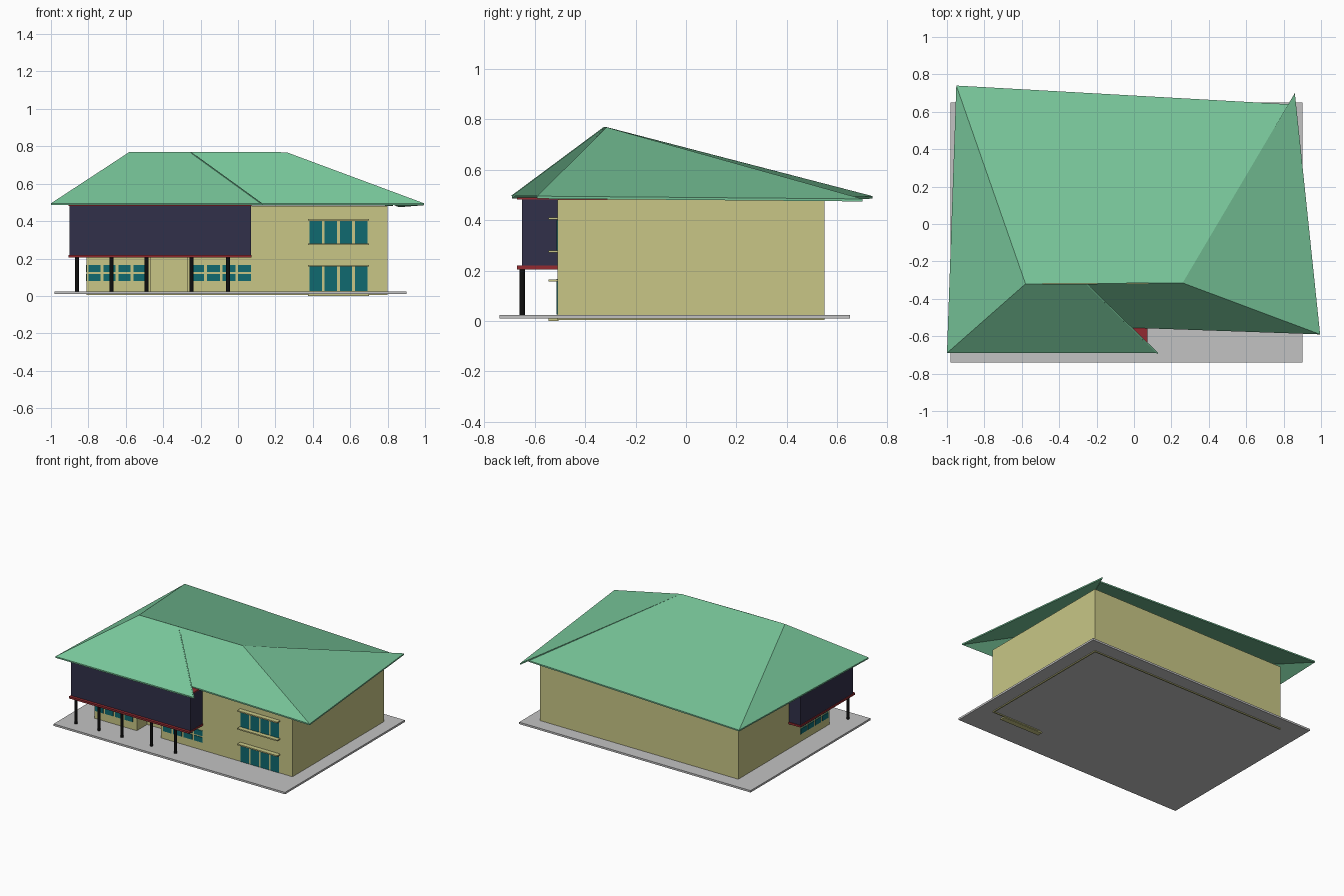
import bpy, bmesh
from mathutils import Vector

if "Cube" in bpy.data.objects:
    bpy.data.objects.remove(bpy.data.objects["Cube"])


def material(name, r, g, b):
    lin = [((c / 255 + 0.055) / 1.055) ** 2.4 for c in (r, g, b)]
    m = bpy.data.materials.new(name)
    m.diffuse_color = (*lin, 1)
    m.use_nodes = True
    m.node_tree.nodes["Principled BSDF"].inputs["Base Color"].default_value = m.diffuse_color
    return m


GREEN = material("roof green", 119, 197, 153)
BEIGE = material("wall beige", 200, 198, 134)
NAVY = material("balcony navy", 49, 48, 74)
RED = material("trim red", 146, 42, 48)
TEAL = material("window teal", 16, 106, 112)
GREY = material("slab grey", 194, 194, 194)
BLACK = material("post black", 14, 14, 14)


def finish(name, bm, mat):
    bmesh.ops.recalc_face_normals(bm, faces=bm.faces)
    me = bpy.data.meshes.new(name)
    bm.to_mesh(me)
    bm.free()
    me.materials.append(mat)
    ob = bpy.data.objects.new(name, me)
    bpy.context.collection.objects.link(ob)
    return ob


def add_box(bm, x0, x1, y0, y1, z0, z1):
    vs = bmesh.ops.create_cube(bm, size=1)["verts"]
    for v in vs:
        v.co = ((x0 + x1) / 2 + v.co.x * (x1 - x0),
                (y0 + y1) / 2 + v.co.y * (y1 - y0),
                (z0 + z1) / 2 + v.co.z * (z1 - z0))


def boxes(name, mat, *dims):
    bm = bmesh.new()
    for d in dims:
        add_box(bm, *d)
    return finish(name, bm, mat)


def plate(name, mat, pts, offset):
    """Polygon thickened along an offset vector."""
    bm = bmesh.new()
    top = [bm.verts.new(p) for p in pts]
    low = [bm.verts.new(Vector(p) + Vector(offset)) for p in pts]
    bm.faces.new(top)
    bm.faces.new(low[::-1])
    n = len(pts)
    for i in range(n):
        j = (i + 1) % n
        bm.faces.new((top[j], top[i], low[i], low[j]))
    return finish(name, bm, mat)


# Ground slab
boxes("ground_slab", GREY, (-0.98, 0.90, -0.74, 0.65, 0.01, 0.024))

# House walls: plan outline with the entrance recess, raised to the eaves
plan = [(-0.81, -0.51), (-0.465, -0.51), (-0.465, -0.39), (-0.27, -0.39),
        (-0.27, -0.51), (0.80, -0.51), (0.80, 0.55), (-0.81, 0.55)]
plate("house_walls", BEIGE, [(x, y, 0.016) for x, y in plan], (0, 0, 0.465))

# Wall footings showing through the slab
boxes("wall_footings", BEIGE,
      (0.79, 0.80, -0.51, 0.55, 0.004, 0.016),
      (-0.81, 0.80, 0.54, 0.55, 0.004, 0.016),
      (0.40, 0.80, -0.51, -0.50, 0.004, 0.016))

# Overhanging upper floor, wrapping the front left corner, with red bands
boxes("upper_balcony", NAVY,
      (-0.90, 0.07, -0.65, -0.505, 0.218, 0.482),
      (-0.90, -0.80, -0.51, -0.04, 0.218, 0.482))
for name, z0, z1 in (("balcony_floor", 0.205, 0.219), ("balcony_top_band", 0.481, 0.489)):
    boxes(name, RED,
          (-0.905, 0.072, -0.67, -0.505, z0, z1),
          (-0.905, -0.80, -0.51, -0.035, z0, z1))

# Porch posts
bm = bmesh.new()
for x in (-0.861, -0.676, -0.489, -0.248, -0.053):
    vs = bmesh.ops.create_cone(bm, cap_ends=True, segments=12, radius1=0.0105,
                               radius2=0.0105, depth=0.185)["verts"]
    bmesh.ops.translate(bm, verts=vs, vec=(x, -0.649, 0.114))
finish("porch_posts", bm, BLACK)


# Windows: grids of thin panes, on the front or the left wall
def window(name, a0, a1, rows, gap=0.015, left=False, cols=4):
    w = (a1 - a0 - gap * (cols - 1)) / cols
    dims = []
    for i in range(cols):
        a = a0 + i * (w + gap)
        for z0, z1 in rows:
            dims.append((-0.814, -0.808, a, a + w, z0, z1) if left
                        else (a, a + w, -0.514, -0.508, z0, z1))
    boxes(name, TEAL, *dims)


porch_rows = [(0.08, 0.118), (0.128, 0.166)]
window("porch_window_left", -0.80, -0.495, porch_rows)
window("porch_window_right", -0.25, 0.07, porch_rows)
window("side_window", -0.49, -0.17, porch_rows, left=True)
window("front_window_lower", 0.382, 0.692, [(0.025, 0.156)])
window("front_window_upper", 0.382, 0.692, [(0.28, 0.40)])

# Sills and lintels of the right hand windows
boxes("window_sills", BEIGE,
      *[(0.375, 0.70, -0.545, -0.505, z, z + 0.009) for z in (0.0, 0.156, 0.271, 0.402)])

# Roof slopes, each a thin slab
FL, FM, FR = (-1, -0.69, 0.495), (0.13, -0.69, 0.495), (0.995, -0.59, 0.495)
BL, BR, BR2 = (-0.95, 0.74, 0.495), (0.83, 0.64, 0.492), (0.86, 0.70, 0.484)
RL, RM, RR = (-0.58, -0.32, 0.77), (-0.25, -0.32, 0.77), (0.26, -0.315, 0.768)
VAL = (-0.01, -0.555, 0.495)
down = (0, 0, -0.01)
plate("roof_front_left", GREEN, [FL, FM, RM, RL], down)
plate("roof_front_right", GREEN, [VAL, FR, RR, RM], down)
plate("roof_left", GREEN, [FL, RL, BL], down)
plate("roof_back", GREEN, [BL, RL, RR, BR], down)
plate("roof_right", GREEN, [FR, BR2, RR], down)
# Closing cheek between the two front slopes
plate("roof_cheek", GREEN, [RM, FM, VAL], (-0.005, -0.005, 0))
